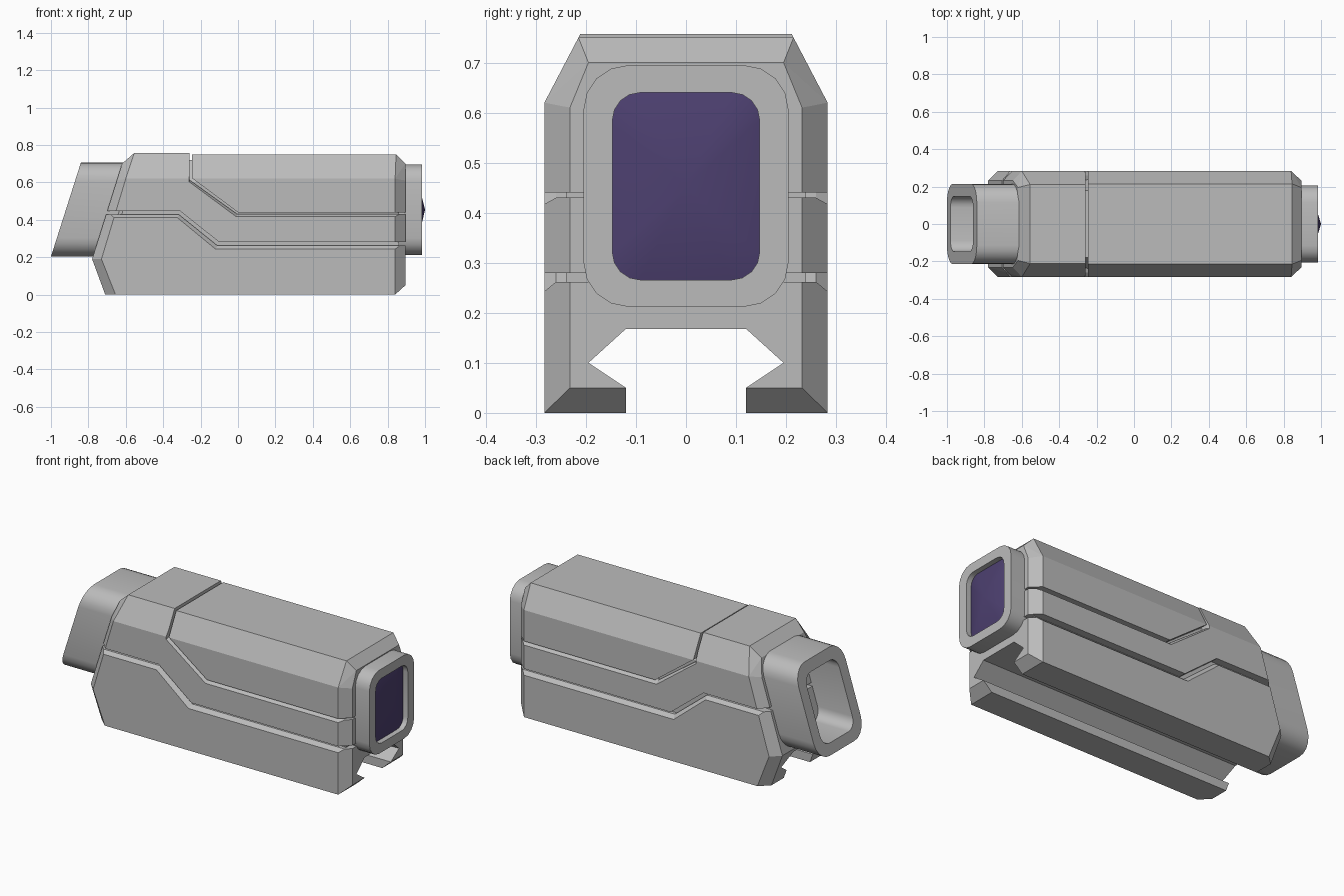
import bpy, bmesh, math

if "Cube" in bpy.data.objects:
    bpy.data.objects.remove(bpy.data.objects["Cube"])


def material(name, color):
    m = bpy.data.materials.new(name)
    m.use_nodes = True
    m.diffuse_color = color
    m.node_tree.nodes["Principled BSDF"].inputs["Base Color"].default_value = color
    return m


GREY = material("light grey", (0.5, 0.5, 0.5, 1))
PURPLE = material("lens purple", (0.074, 0.051, 0.162, 1))


def finish(bm, name, mat):
    bmesh.ops.recalc_face_normals(bm, faces=bm.faces)
    me = bpy.data.meshes.new(name)
    bm.to_mesh(me)
    bm.free()
    me.materials.append(mat)
    ob = bpy.data.objects.new(name, me)
    bpy.context.collection.objects.link(ob)
    return ob


def select(ob):
    bpy.ops.object.select_all(action='DESELECT')
    ob.select_set(True)
    bpy.context.view_layer.objects.active = ob


def smooth(ob, angle=40):
    select(ob)
    bpy.ops.object.shade_smooth_by_angle(angle=math.radians(angle))


def hull(name, half):
    """Convex solid from points on one side, mirrored across y."""
    bm = bmesh.new()
    for x, y, z in half:
        for s in (1, -1):
            bm.verts.new((x, s * y, z))
    bmesh.ops.convex_hull(bm, input=bm.verts)
    bmesh.ops.dissolve_limit(bm, angle_limit=math.radians(2),
                             verts=bm.verts, edges=bm.edges)
    return finish(bm, name, GREY)


def loft(name, rings, mat=GREY, caps=True):
    """Skin a list of equal-length point rings."""
    bm = bmesh.new()
    rows = [[bm.verts.new(p) for p in ring] for ring in rings]
    n = len(rows[0])
    for a, b in zip(rows, rows[1:]):
        for i in range(n):
            j = (i + 1) % n
            bm.faces.new((a[i], a[j], b[j], b[i]))
    if caps:
        bm.faces.new(rows[0])
        bm.faces.new(rows[-1])
    return finish(bm, name, mat)


def rounded(hy, z0, z1, r, seg=5):
    """Rounded rectangle as (y, z) points."""
    pts = []
    corners = ((hy - r, z1 - r), (r - hy, z1 - r), (r - hy, z0 + r), (hy - r, z0 + r))
    for k, (cy, cz) in enumerate(corners):
        for i in range(seg + 1):
            a = math.pi / 2 * (k + i / seg)
            pts.append((cy + r * math.cos(a), cz + r * math.sin(a)))
    return pts


def cut(ob, cutter):
    mod = ob.modifiers.new("cut", 'BOOLEAN')
    mod.object = cutter
    mod.operation = 'DIFFERENCE'
    mod.solver = 'EXACT'
    select(ob)
    bpy.ops.object.modifier_apply(modifier=mod.name)
    bpy.data.objects.remove(cutter)


# Chamfered outer housing
housing = hull("housing", [
    (-.655, .283, 0), (-.73, .283, .19), (-.6, .283, .62), (.84, .283, .62), (.84, .283, 0),
    (-.555, .215, .75), (.845, .215, .75),
    (-.71, .232, 0), (-.78, .232, .19), (-.648, .232, .61), (.895, .232, .05), (.895, .232, .61),
    (-.62, .195, .70), (.895, .195, .70)])

# Dovetail rail slot under the housing
side = [(.12, -.05), (.12, .05), (.195, .1), (.12, .168)]
slot = side + [(-y, z) for y, z in reversed(side)]
cut(housing, loft("slot_cutter", [[(x, y, z) for y, z in slot] for x in (-1.2, 1.2)]))

# Panel grooves: upper edge, inner lower edge, bevelled outer lower edge
grooves = [
    ([(-.245, .9), (-.245, .622), (0, .44), (1.2, .44)],
     [(-.258, .9), (-.258, .612), (-.004, .43), (1.2, .43)],
     [(-.262, .9), (-.262, .603), (-.01, .416), (1.2, .416)]),
    ([(-1.2, .447), (-.31, .447), (-.1, .28), (1.2, .28)],
     [(-1.2, .428), (-.316, .428), (-.11, .262), (1.2, .262)],
     [(-1.2, .41), (-.325, .41), (-.12, .241), (1.2, .241)])]
for top, inner, outer in grooves:
    rings = []
    for y, low in ((-.285, outer), (-.26, inner), (.26, inner), (.285, outer)):
        rings.append([(x, y, z) for x, z in top + low[::-1]])
    cut(housing, loft("groove_cutter", rings))

# Rear upper panel stands slightly proud, along the slope of its sides
for v in housing.data.vertices:
    if v.co.x < -.25 and v.co.z > .745:
        v.co.z += .007
        v.co.y -= math.copysign(.0037, v.co.y)

# Inner core seen at the bottom of the grooves
hull("inner_core", [
    (-.69, .24, .2), (-.57, .24, .6), (-.73, .19, .2), (-.6, .19, .6), (-.53, .18, .72),
    (.85, .18, .72), (.86, .24, .6), (.86, .24, .2)])


# Slanted eyepiece tube with a deep opening
def slant(z):
    return -1 + (z - .203) * .318


outer = rounded(.215, .203, .705, .1)
inner = rounded(.148, .262, .642, .06)
eyepiece = loft("eyepiece", [
    [(-.55, y, z) for y, z in outer],
    [(slant(z), y, z) for y, z in outer],
    [(slant(z), y, z) for y, z in inner],
    [(-.66, y, z) for y, z in inner]])
smooth(eyepiece)

# Front lens ring
outer = rounded(.205, .212, .695, .09, 4)
inner = rounded(.147, .266, .64, .055, 4)
lens_ring = loft("lens_ring", [
    [(.84, y, z) for y, z in outer],
    [(.985, y, z) for y, z in outer],
    [(.985, y, z) for y, z in inner],
    [(.93, y, z) for y, z in inner]])
smooth(lens_ring)

# Bulging lens
bm = bmesh.new()
rim = [bm.verts.new((.955, y, z)) for y, z in inner]
tip = bm.verts.new((1, 0, .453))
for a, b in zip(rim, rim[1:] + rim[:1]):
    bm.faces.new((a, b, tip))
bm.faces.new(rim[::-1])
smooth(finish(bm, "lens", PURPLE), 50)
